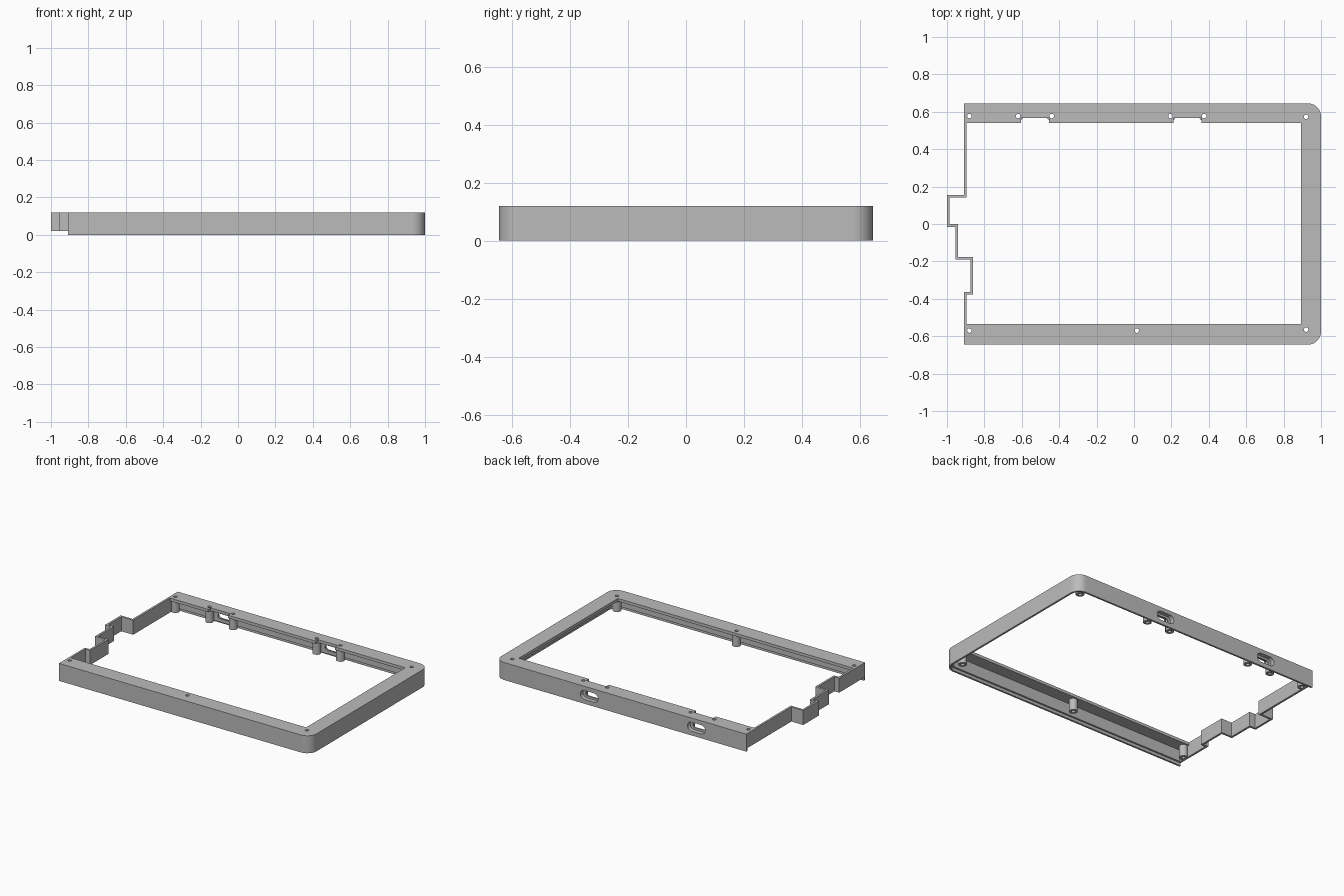
import bpy, bmesh
from math import sin, cos, pi

if "Cube" in bpy.data.objects:
    bpy.data.objects.remove(bpy.data.objects["Cube"])

grey = bpy.data.materials.new("plain grey")
grey.use_nodes = True
grey.diffuse_color = (0.5, 0.5, 0.5, 1)
grey.node_tree.nodes["Principled BSDF"].inputs["Base Color"].default_value = (0.5, 0.5, 0.5, 1)

LEFT, RIGHT, DEPTH = -0.91, 1.0, 0.645
LIP_Z, ROOF_Z, TOP = 0.02, 0.10, 0.12


def arc(cx, cy, r, a0, a1, n=12):
    return [(cx + r * cos(a0 + (a1 - a0) * i / n), cy + r * sin(a0 + (a1 - a0) * i / n))
            for i in range(n + 1)]


def prisms(name, outlines, lo, hi, axis="z"):
    """Extrude closed outlines along z, or along y with outlines in xz."""
    bm = bmesh.new()
    for pts in outlines:
        place = (lambda p: (p[0], p[1], lo)) if axis == "z" else (lambda p: (p[0], lo, p[1]))
        face = bm.faces.new([bm.verts.new(place(p)) for p in pts])
        ext = bmesh.ops.extrude_face_region(bm, geom=[face])
        moved = [g for g in ext["geom"] if isinstance(g, bmesh.types.BMVert)]
        step = (0, 0, hi - lo) if axis == "z" else (0, hi - lo, 0)
        bmesh.ops.translate(bm, verts=moved, vec=step)
    bmesh.ops.recalc_face_normals(bm, faces=bm.faces)
    mesh = bpy.data.meshes.new(name)
    bm.to_mesh(mesh)
    bm.free()
    mesh.materials.append(grey)
    obj = bpy.data.objects.new(name, mesh)
    bpy.context.collection.objects.link(obj)
    return obj


def activate(obj):
    bpy.ops.object.select_all(action="DESELECT")
    obj.select_set(True)
    bpy.context.view_layer.objects.active = obj


def cut(obj, cutter):
    mod = obj.modifiers.new("cut", "BOOLEAN")
    mod.operation, mod.solver, mod.object = "DIFFERENCE", "EXACT", cutter
    activate(obj)
    bpy.ops.object.modifier_apply(modifier=mod.name)


def rim(inset):
    """Open three-sided path with rounded corners on the right."""
    r = 0.07 - inset
    x, y = RIGHT - 0.07, DEPTH - 0.07
    return ([(LEFT, inset - DEPTH)] + arc(x, -y, r, -pi / 2, 0)
            + arc(x, y, r, 0, pi / 2) + [(LEFT, DEPTH - inset)])


def ribbon(path, half):
    """Mitred band around a right-angled path."""
    left, right = [], []
    for i, (x, y) in enumerate(path):
        nx = ny = 0
        for a, b in ((i - 1, i), (i, i + 1)):
            if a >= 0 and b < len(path):
                dx, dy = path[b][0] - path[a][0], path[b][1] - path[a][1]
                if abs(dx) > abs(dy):
                    ny = half if dx > 0 else -half
                else:
                    nx = -half if dy > 0 else half
        left.append((x + nx, y + ny))
        right.append((x - nx, y - ny))
    return left + right[::-1]


def slot(cx, cz, width, height):
    r, h = height / 2, width / 2 - height / 2
    return arc(cx + h, cz, r, -pi / 2, pi / 2) + arc(cx - h, cz, r, pi / 2, 3 * pi / 2)


def circle(x, y, r):
    return arc(x, y, r, 0, 2 * pi, 24)[:-1]


ports = [-0.53, 0.285]
screws = [(-0.88, 0.577), (0.92, 0.573), (-0.88, -0.57), (0.015, -0.57), (0.92, -0.565)]
screws += [(p + s * 0.09, 0.577) for p in ports for s in (-1, 1)]

# Top bezel with a notch above each port
inner = [(LEFT, -0.535), (0.893, -0.535), (0.893, 0.54)]
for p in reversed(ports):
    inner += [(p + 0.075, 0.54), (p + 0.075, 0.567), (p - 0.075, 0.567), (p - 0.075, 0.54)]
inner.append((LEFT, 0.54))
bezel = prisms("top_bezel", [rim(0) + inner[::-1]], ROOF_Z, TOP)

# Outer wall and the thinner lip below it
wall = prisms("outer_wall", [rim(0) + rim(0.025)[::-1]], LIP_Z, ROOF_Z)
lip = prisms("bottom_lip", [rim(0) + rim(0.013)[::-1]], 0, LIP_Z)

# Stepped thin side wall
path = [(-0.903, 0.644), (-0.903, 0.148), (-0.993, 0.148), (-0.993, -0.008),
        (-0.948, -0.008), (-0.948, -0.183), (-0.867, -0.183), (-0.867, -0.371),
        (-0.903, -0.371), (-0.903, -0.644)]
side = prisms("stepped_side_wall", [ribbon(path, 0.007)], LIP_Z, TOP)

# Screw bosses, drilled through together with the bezel
bosses = prisms("screw_bosses", [circle(x, y, 0.027) for x, y in screws], LIP_Z, ROOF_Z)
drill = prisms("drill_cutter", [circle(x, y, 0.012) for x, y in screws], -0.1, 0.2)
for part in (bezel, bosses):
    cut(part, drill)

# Port backing plates with a recessed slot
plates = prisms("port_plates",
                [[(p - 0.08, 0.605), (p + 0.08, 0.605), (p + 0.08, 0.62), (p - 0.08, 0.62)]
                 for p in ports], LIP_Z, ROOF_Z)
recess = prisms("recess_cutter", [slot(p, 0.06, 0.135, 0.062) for p in ports], 0.615, 0.7, "y")
opening = prisms("opening_cutter", [slot(p, 0.06, 0.095, 0.034) for p in ports], 0.59, 0.7, "y")
cut(wall, recess)
for tool in (recess, opening):
    cut(plates, tool)

for tool in (drill, recess, opening):
    bpy.data.objects.remove(tool)

for part in (bezel, wall, lip, side, bosses, plates):
    activate(part)
    bpy.ops.object.shade_smooth_by_angle(angle=0.6)
